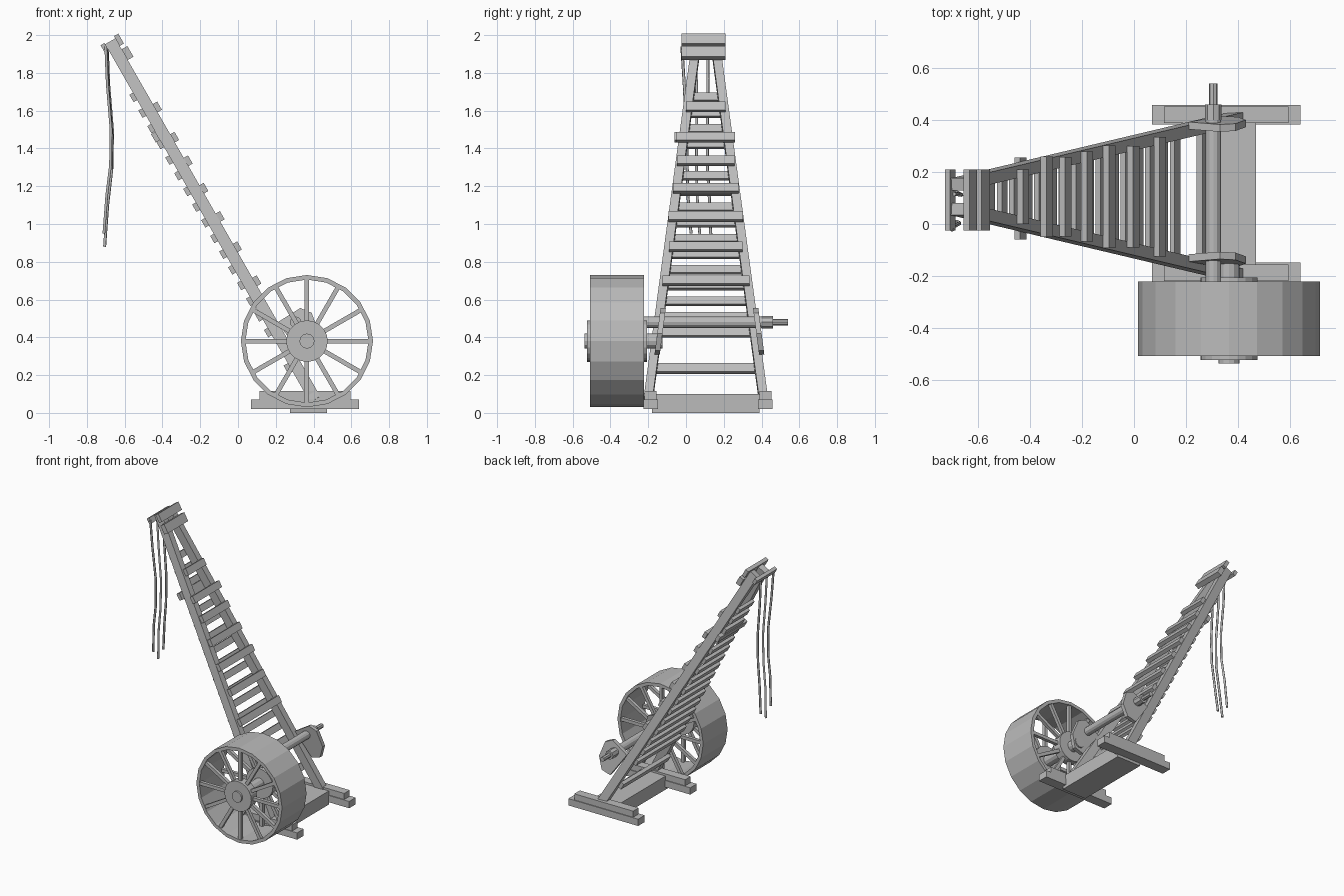
import bpy, bmesh, math
from mathutils import Vector, Matrix

cube = bpy.data.objects.get("Cube")
if cube:
    bpy.data.objects.remove(cube, do_unlink=True)

wood = bpy.data.materials.new("plain grey")
wood.use_nodes = True
grey = (0.5, 0.5, 0.5, 1)
wood.diffuse_color = grey
wood.node_tree.nodes["Principled BSDF"].inputs["Base Color"].default_value = grey


def finish(name, bm):
    bmesh.ops.recalc_face_normals(bm, faces=bm.faces)
    mesh = bpy.data.meshes.new(name)
    bm.to_mesh(mesh)
    bm.free()
    mesh.materials.append(wood)
    obj = bpy.data.objects.new(name, mesh)
    bpy.context.collection.objects.link(obj)
    return obj


def box(name, x, y, z):
    """Box from (low, high) ranges."""
    bm = bmesh.new()
    mid = Vector([(a + b) / 2 for a, b in (x, y, z)])
    size = [b - a for a, b in (x, y, z)]
    bmesh.ops.create_cube(bm, size=1, matrix=Matrix.Translation(mid) @ Matrix.Diagonal((*size, 1)))
    return finish(name, bm)


def beam(name, start, end, width, depth, side):
    """Beam between two points; width runs along the side direction."""
    start, end = Vector(start), Vector(end)
    axis = (end - start).normalized()
    side = Vector(side)
    side = (side - axis * side.dot(axis)).normalized()
    other = axis.cross(side)
    basis = Matrix((side, other, axis)).transposed().to_4x4()
    scale = Matrix.Diagonal((width, depth, (end - start).length, 1))
    bm = bmesh.new()
    bmesh.ops.create_cube(bm, size=1, matrix=Matrix.Translation((start + end) / 2) @ basis @ scale)
    return finish(name, bm)


def disc(name, centre, radius, y0, y1, sides=20):
    """Cylinder lying along y."""
    bm = bmesh.new()
    place = Matrix.Translation((centre[0], (y0 + y1) / 2, centre[1])) @ Matrix.Rotation(math.pi / 2, 4, "X")
    bmesh.ops.create_cone(bm, cap_ends=True, segments=sides, radius1=radius, radius2=radius,
                          depth=y1 - y0, matrix=place)
    return finish(name, bm)


# Base timbers
box("base_timber", (0.275, 0.47), (-0.18, 0.39), (0, 0.1))
for label, y in (("right", -0.187), ("left", 0.42)):
    box(label + "_foot", (0.07, 0.64), (y - 0.038, y + 0.038), (0.02, 0.07))
    box(label + "_foot_cap", (0.115, 0.595), (y - 0.032, y + 0.032), (0.07, 0.115))

# Leaning boom rails
MID = 0.105
foot, tip = Vector((0.41, MID, 0.07)), Vector((-0.675, MID, 1.965))
along = (tip - foot).normalized()
normal = Vector((along.z, 0, -along.x))
for label, s in (("right", -1), ("left", 1)):
    beam(label + "_rail", foot + Vector((0, s * 0.305, 0)), tip + Vector((0, s * 0.048, 0)),
         0.047, 0.062, (0, 1, 0))


def plank(name, z, y0, y1, face, width=0.05, thick=0.026):
    """Cross plank on the upper (+1) or under (-1) face of the boom."""
    offset = face * (0.031 + thick / 2)
    t = (z - offset * normal.z - foot.z) / (tip.z - foot.z)
    p = foot.lerp(tip, t) + normal * offset
    beam(name, (p.x, y0, p.z), (p.x, y1, p.z), width, thick, along)


# Upper planks
upper = ((1.62, 0.105), (1.46, 0.155), (1.335, 0.153), (1.19, 0.173),
         (1.04, 0.197), (0.88, 0.195), (0.70, 0.23))
for i, (z, half) in enumerate(upper):
    plank(f"upper_plank_{i + 1}", z, MID - half, MID + half, 1)

# Under planks, evenly spaced
for i in range(16):
    z = 1.67 - i * 0.083
    half = 0.31 - 0.135 * z
    plank(f"under_plank_{i + 1}", z, MID - half, MID + half, -1, 0.045, 0.022)
plank("lowest_plank", 0.235, -0.17, 0.38, -1)
plank("wide_under_plank", 1.46, -0.06, 0.255, -1)

# Head planks and rope bar
plank("head_plank_top", 1.975, -0.025, 0.21, 1, 0.06)
plank("head_plank_low", 1.905, -0.025, 0.21, 1, 0.065, 0.035)
plank("rope_bar", 1.935, -0.025, 0.21, -1, 0.04, 0.024)

# Hanging ropes
sway = ((-0.70, 1.94), (-0.692, 1.74), (-0.672, 1.5), (-0.675, 1.31), (-0.695, 1.15), (-0.71, 0.95))
for i, (top_y, end_y, drop) in enumerate(((-0.022, 0.03, 0.0), (0.05, 0.07, 0.07), (0.115, 0.12, 0.02))):
    curve = bpy.data.curves.new("rope", "CURVE")
    curve.dimensions = "3D"
    curve.bevel_depth = 0.008
    curve.bevel_resolution = 1
    curve.use_fill_caps = True
    line = curve.splines.new("POLY")
    line.points.add(len(sway) - 1)
    for k, (x, z) in enumerate(sway):
        t = k / (len(sway) - 1)
        wave = 0.012 * math.sin(t * 6 + i)
        line.points[k].co = (x + 0.004 * i, top_y + (end_y - top_y) * t + wave * t, z - drop * t, 1)
    curve.materials.append(wood)
    rope = bpy.data.objects.new(f"rope_{i + 1}", curve)
    bpy.context.collection.objects.link(rope)

# Cheek plates, leaning with the rails
profile = ((0.21, 0.48), (0.33, 0.555), (0.39, 0.53), (0.43, 0.42), (0.40, 0.33), (0.33, 0.31))
for label, y, lean in (("right", -0.137, 0.13), ("left", 0.385, -0.13)):
    bm = bmesh.new()
    face = bm.faces.new([bm.verts.new((x, y - 0.014 + lean * (z - 0.43), z)) for x, z in profile])
    new = bmesh.ops.extrude_face_region(bm, geom=[face])["geom"]
    bmesh.ops.translate(bm, verts=[v for v in new if isinstance(v, bmesh.types.BMVert)], vec=(0, 0.028, 0))
    finish(label + "_cheek", bm)

# Winding shaft
shaft = (0.305, 0.48)
disc("winding_shaft", shaft, 0.03, -0.23, 0.40, 12)
disc("shaft_collar", shaft, 0.032, 0.40, 0.46, 8)
disc("shaft_pin", shaft, 0.017, 0.46, 0.54, 8)

# Tread wheel rim
hub = (0.365, 0.38)
R, FRONT, BACK = 0.35, -0.507, -0.222
bm = bmesh.new()
rings = []
for radius, y in ((R, FRONT), (R, BACK), (R - 0.024, BACK), (R - 0.024, FRONT)):
    rings.append([bm.verts.new((hub[0] + radius * math.cos(k * math.tau / 20), y,
                                hub[1] + radius * math.sin(k * math.tau / 20))) for k in range(20)])
for a, b in zip(rings, rings[1:] + rings[:1]):
    for k in range(20):
        j = (k + 1) % 20
        bm.faces.new((a[k], a[j], b[j], b[k]))
finish("wheel_rim", bm)

# Spokes and hubs on both sides of the wheel
for label, y in (("front", FRONT + 0.017), ("back", BACK - 0.017)):
    for k in range(12):
        a = k * math.tau / 12
        d = Vector((math.cos(a), 0, math.sin(a)))
        c = Vector((hub[0], y, hub[1]))
        beam(f"{label}_spoke_{k + 1}", c + d * 0.08, c + d * (R - 0.015), 0.024, 0.024, (0, 1, 0))
    disc(label + "_hub", hub, 0.11, y - 0.033, y + 0.033)
disc("wheel_axle", hub, 0.04, -0.537, -0.125, 12)
